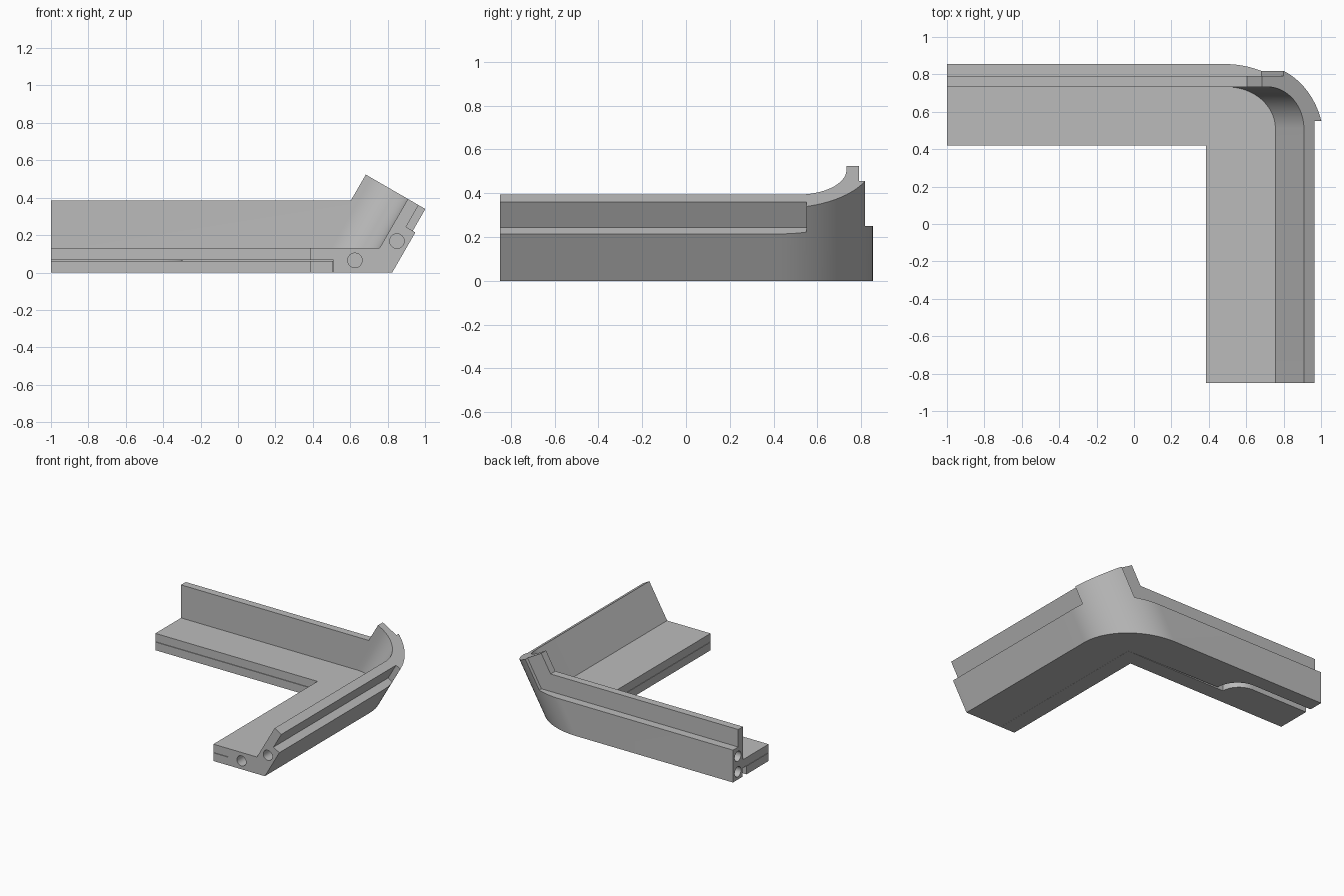
import bpy, bmesh, math
from mathutils import Matrix, Vector

old = bpy.data.objects.get("Cube")
if old:
    bpy.data.objects.remove(old)

# Single grey material
grey = bpy.data.materials.new("plain_grey")
grey.use_nodes = True
grey.diffuse_color = (0.5, 0.5, 0.5, 1)
grey.node_tree.nodes["Principled BSDF"].inputs["Base Color"].default_value = (0.5, 0.5, 0.5, 1)

UPRIGHT = Matrix.Identity(4)
# Frame leaning outward with the slanted wall
LEAN = Matrix.Rotation(math.radians(30), 4, 'Y')


def prism(name, outline, low, high, frame=UPRIGHT, floor=None):
    """Extrude an outline along the frame's z axis; trim below floor height."""
    bm = bmesh.new()
    face = bm.faces.new([bm.verts.new((x, y, low)) for x, y in outline])
    ext = bmesh.ops.extrude_face_region(bm, geom=[face])
    top = [g for g in ext["geom"] if isinstance(g, bmesh.types.BMVert)]
    bmesh.ops.translate(bm, verts=top, vec=(0, 0, high - low))
    bm.transform(frame)
    if floor is not None:
        geom = bm.verts[:] + bm.edges[:] + bm.faces[:]
        cut = bmesh.ops.bisect_plane(bm, geom=geom, plane_co=(0, 0, floor),
                                     plane_no=(0, 0, 1), clear_inner=True)
        rim = [g for g in cut["geom_cut"] if isinstance(g, bmesh.types.BMEdge)]
        bmesh.ops.contextual_create(bm, geom=rim)
    bmesh.ops.recalc_face_normals(bm, faces=bm.faces)
    mesh = bpy.data.meshes.new(name)
    bm.to_mesh(mesh)
    bm.free()
    mesh.materials.append(grey)
    obj = bpy.data.objects.new(name, mesh)
    bpy.context.collection.objects.link(obj)
    return obj


def rect(x0, x1, y0, y1):
    return [(x0, y0), (x1, y0), (x1, y1), (x0, y1)]


def arc(cx, cy, r, start, end, steps=24):
    angles = [math.radians(start + (end - start) * i / steps) for i in range(steps + 1)]
    return [(cx + r * math.cos(a), cy + r * math.sin(a)) for a in angles]


def combine(target, tool, operation='DIFFERENCE'):
    mod = target.modifiers.new("cut", 'BOOLEAN')
    mod.operation = operation
    mod.solver = 'EXACT'
    mod.object = tool
    bpy.context.view_layer.objects.active = target
    bpy.ops.object.modifier_apply(modifier=mod.name)
    bpy.data.objects.remove(tool)


def drill(target, start, direction, depth, radius=0.039):
    """Round blind hole from a start point."""
    d = Vector(direction).normalized()
    frame = Matrix.Translation(start) @ d.to_track_quat('Z', 'Y').to_matrix().to_4x4()
    combine(target, prism("drill", arc(0, 0, radius, 0, 345, 23), -0.05, depth, frame))


# Outer envelope with leaning rounded corner
outer = [(-2, -1), (-2, 0.855)] + arc(0.294, 0.435, 0.42, 90, 0) + [(0.714, -1)]
body = prism("corner_bracket", outer, -3, 0.795, LEAN)
combine(body, prism("bounds", rect(-1, 1.2, -0.85, 0.9), 0, 2), 'INTERSECT')

# Hollow above the floor, and the open inside of the L
inner = [(-2, -1.2), (-2, 0.733)] + arc(0.365, 0.508, 0.225, 90, 0) + [(0.59, -1.2)]
combine(body, prism("hollow", inner, -3, 2, LEAN, floor=0.13))
combine(body, prism("open_side", rect(-2, 0.385, -2, 0.42), -1, 3))

# Upright wall: lowered top edge and stepped lip
combine(body, prism("top_trim", rect(-3, 0.33, 0.3, 1.2), -4, 3, LEAN, floor=0.385))
combine(body, prism("back_step", rect(-3, 0.465, 0.791, 1.2), -4, 3, LEAN, floor=0.25))
# Leaning wall: stepped lip
combine(body, prism("side_step", rect(0.656, 1.2, -1.2, 0.55), 0.66, 2, LEAN))

# Underside recess that widens in an arc towards the far end
recess = ([(0.51, -1.2), (0.51, 0.545)] + arc(-0.48, 0.56, 0.18, 0, 90, 12)
          + [(-1.2, 0.74), (-1.2, 0.3), (0.3, 0.3), (0.3, -1.2)])
combine(body, prism("recess", recess, -0.2, 0.066))

# Dowel holes: both ends and the leaning corner top
for x, z in ((0.625, 0.065), (0.85, 0.168)):
    drill(body, (x, -0.85, z), (0, 1, 0), 0.2)
for z in (0.06, 0.18):
    drill(body, (-1, 0.795, z), (1, 0, 0), 0.2)
for u, y in ((0.499, 0.74), (0.615, 0.61)):
    top = LEAN @ Vector((u, y, 0.795))
    drill(body, top, LEAN @ Vector((0, 0, -1)), 0.2)

# Inlaid strip that fills the recess, with a slot left along the arc
inlay = ([(0.509, -0.85), (0.509, 0.544), (-0.36, 0.544)]
         + arc(-0.51, 0.54, 0.15, 2, 90, 12)
         + [(-1, 0.69), (-1, 0.42), (0.385, 0.42), (0.385, -0.85)])
strip = prism("inlaid_strip", inlay, 0, 0.063)

# Smooth the curves, keep the edges sharp
for obj in (body, strip):
    bpy.ops.object.select_all(action='DESELECT')
    obj.select_set(True)
    bpy.context.view_layer.objects.active = obj
    bpy.ops.object.shade_smooth_by_angle(angle=math.radians(30))
